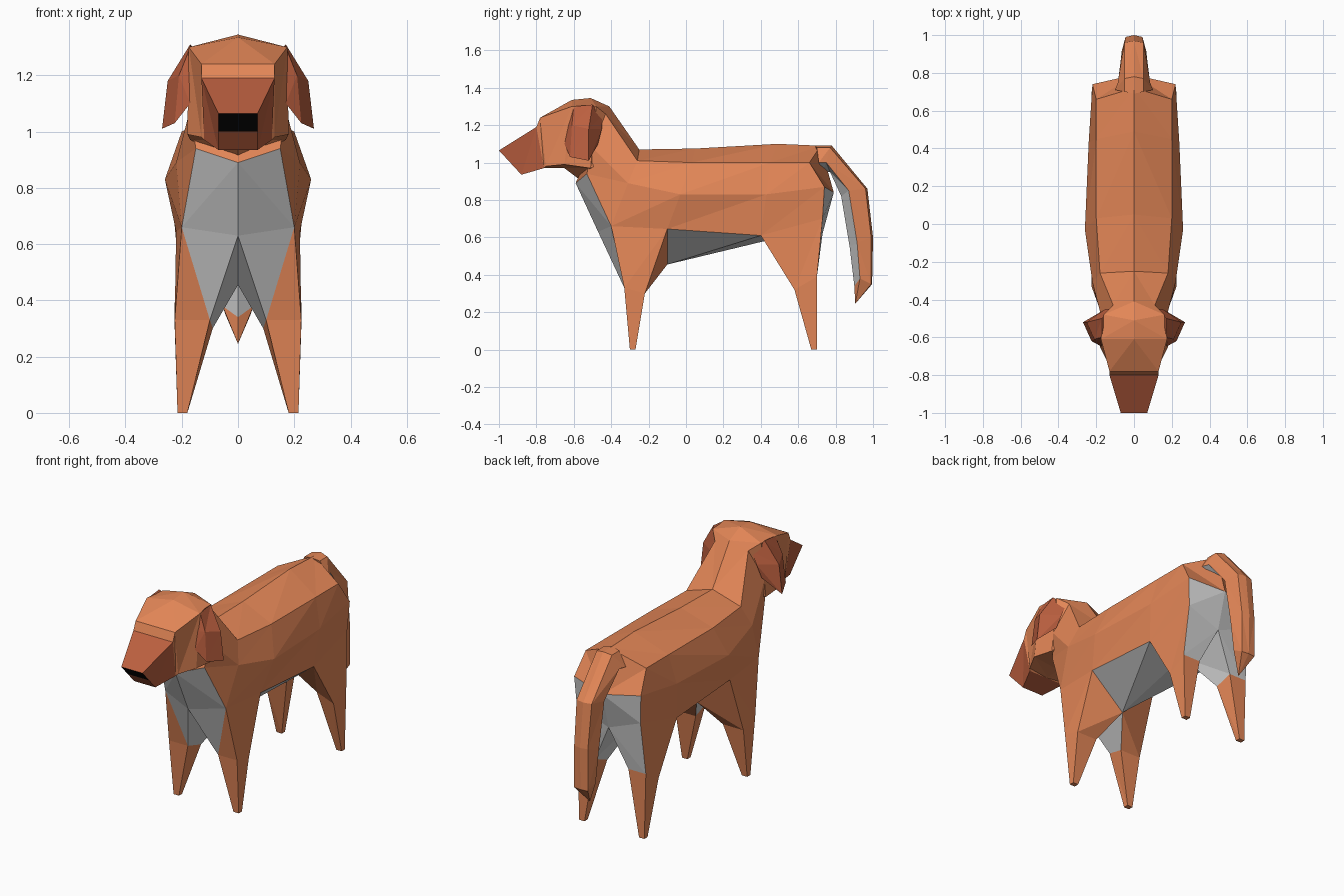
import bpy
import bmesh

if "Cube" in bpy.data.objects:
    bpy.data.objects.remove(bpy.data.objects["Cube"], do_unlink=True)


def make_material(name, colour):
    material = bpy.data.materials.new(name)
    material.use_nodes = True
    material.diffuse_color = (*colour, 1)
    shader = next(n for n in material.node_tree.nodes if n.type == "BSDF_PRINCIPLED")
    shader.inputs["Base Color"].default_value = (*colour, 1)
    return material


COAT, PALE, RED, BLACK = range(4)
materials = [
    make_material("orange coat", (.77, .24, .095)),
    make_material("pale grey fur", (.6, .6, .6)),
    make_material("russet fur", (.5, .115, .05)),
    make_material("black nose", (.002, .002, .002)),
]


class Part:
    """A mesh drawn on the left side and mirrored to the right."""

    def __init__(self, name):
        self.name = name
        self.bm = bmesh.new()
        self.verts = {}

    def vert(self, point, side):
        key = (point[0] * side + 0.0, point[1], point[2])
        if key not in self.verts:
            self.verts[key] = self.bm.verts.new(key)
        return self.verts[key]

    def face(self, points, colour):
        for side in (1, -1):
            corners = [self.vert(p, side) for p in points]
            if len(set(corners)) == len(corners) and not self.bm.faces.get(corners):
                self.bm.faces.new(corners).material_index = colour

    def loft(self, rings, rule, closed=False):
        """Join rings with triangles; rule(strip, column, half) gives the colour,
        or None to leave an opening."""
        for i, (a, b) in enumerate(zip(rings, rings[1:])):
            for j in range(len(a) if closed else len(a) - 1):
                k = (j + 1) % len(a)
                halves = ((a[j], a[k], b[j]), (a[k], b[k], b[j]))
                for half, triangle in enumerate(halves):
                    colour = rule(i, j, half)
                    if colour is not None:
                        self.face(triangle, colour)

    def finish(self):
        bmesh.ops.recalc_face_normals(self.bm, faces=self.bm.faces[:])
        mesh = bpy.data.meshes.new(self.name)
        self.bm.to_mesh(mesh)
        self.bm.free()
        for material in materials:
            mesh.materials.append(material)
        bpy.context.collection.objects.link(bpy.data.objects.new(self.name, mesh))


def plain(colour):
    return lambda strip, column, half: colour


# Torso sections: spine, upper flank, widest flank, lower flank, underside
neck = [(0, -.41, 1.3), (.11, -.43, 1.26), (.17, -.5, 1.08), (.15, -.53, .94), (0, -.59, .89)]
shoulder = [(0, -.25, 1.07), (.18, -.26, 1.01), (.22, -.31, .89), (.2, -.4, .66), (0, -.47, .63)]
waist = [(0, .05, 1.075), (.2, .03, 1), (.26, -.03, .83), (.22, -.1, .645), (0, -.1, .455)]
haunch = [(0, .49, 1.1), (.2, .45, 1), (.24, .43, .83), (.22, .4, .61), (0, .42, .58)]
rump = [(0, .72, 1.09), (.2, .66, 1), (.22, .74, .87), (.21, .73, .7), (0, .73, .62)]
tail_root = (0, .79, .84)


def torso_colour(strip, column, half):
    if column < 3:
        return COAT
    return PALE if strip in (0, 2) else None  # the openings are for the legs


body = Part("body")
body.loft([neck, shoulder, waist, haunch, rump], torso_colour)
body.face(neck, COAT)
body.loft([rump[:3], [tail_root] * 3], plain(COAT))
body.loft([rump[2:], [tail_root] * 3], plain(PALE))


# Legs: columns run outer, back, inner, front
def front_leg_colour(strip, column, half):
    pale = strip == 0 and (column == 2 or (column == 3 and half == 0))
    return PALE if pale else COAT


def hind_leg_colour(strip, column, half):
    return PALE if strip == 0 and column in (1, 2) else COAT


def add_leg(front, back, knee, foot_front, foot_back, rule):
    hip = [front[3], back[3], back[4], front[4]]
    foot = [(.215, foot_front, 0), (.215, foot_back, 0),
            (.18, foot_back, 0), (.18, foot_front, 0)]
    body.loft([hip, knee, foot], rule, closed=True)
    body.face(foot, COAT)


front_knee = [(.225, -.33, .33), (.225, -.22, .3), (.09, -.22, .3), (.1, -.33, .33)]
hind_knee = [(.225, .58, .32), (.225, .7, .39), (.11, .7, .39), (.1, .6, .35)]
add_leg(shoulder, waist, front_knee, -.3, -.27, front_leg_colour)
add_leg(haunch, rump, hind_knee, .67, .7, hind_leg_colour)
body.finish()

# Head sections: top, upper side, lower side, underside
head_rings = [
    [(0, -1, 1.065), (.07, -1, 1.065), (.07, -.88, .935), (0, -.88, .935)],
    [(0, -.8, 1.19), (.13, -.8, 1.19), (.12, -.76, .97), (0, -.76, .97)],
    [(0, -.78, 1.24), (.13, -.78, 1.24), (.13, -.75, .98), (0, -.75, .97)],
    [(0, -.61, 1.335), (.175, -.61, 1.3), (.18, -.65, .99), (0, -.65, .97)],
    [(0, -.51, 1.345), (.16, -.48, 1.3), (.17, -.51, .97), (0, -.57, .91)],
    [(0, -.41, 1.3), (.11, -.43, 1.26), (.15, -.45, 1), (0, -.5, .93)],
]
head = Part("head")
head.loft(head_rings, lambda strip, column, half: RED if strip == 0 else COAT)
head.face(head_rings[-1], COAT)

# Nose on the upper half of the muzzle end
top, top_side, low_side, low = head_rings[0]
middle, middle_side = (0, -.94, 1), (.07, -.94, 1)
head.face([top, top_side, middle_side, middle], BLACK)
head.face([middle, middle_side, low_side, low], RED)
head.finish()

# Hanging ears: inner front, outer front, ridge, inner back
ear_rings = [
    [(.15, -.61, 1.29), (.17, -.6, 1.3), (.17, -.5, 1.31), (.12, -.45, 1.25)],
    [(.17, -.63, 1.2), (.21, -.61, 1.2), (.25, -.52, 1.18), (.15, -.45, 1.18)],
    [(.17, -.65, 1.1), (.225, -.62, 1.03), (.27, -.52, 1.01), (.17, -.47, 1.1)],
]
ears = Part("ears")
ears.loft(ear_rings, plain(RED), closed=True)
ears.face(ear_rings[0], RED)
ears.face(ear_rings[-1], RED)
ears.finish()

# Tail sections: top, top edge, side edge, pale underside
tail_rings = [
    [(0, .69, 1.09), (.05, .7, 1.08), (.1, .71, 1), (0, .73, .95)],
    [(0, .78, 1.09), (.05, .77, 1.08), (.085, .75, 1), (0, .77, .95)],
    [(0, .97, .86), (.05, .96, .86), (.07, .87, .85), (0, .83, .82)],
    [(0, 1, .6), (.045, .99, .6), (.065, .915, .57), (0, .875, .55)],
    [(0, .995, .35), (.045, .99, .35), (.055, .93, .38), (0, .9, .34)],
    [(0, .905, .245)] * 4,
]
tail = Part("tail")
tail.loft(tail_rings, lambda strip, column, half: PALE if column == 2 and strip < 4 else COAT)
tail.face(tail_rings[0], COAT)
tail.finish()
